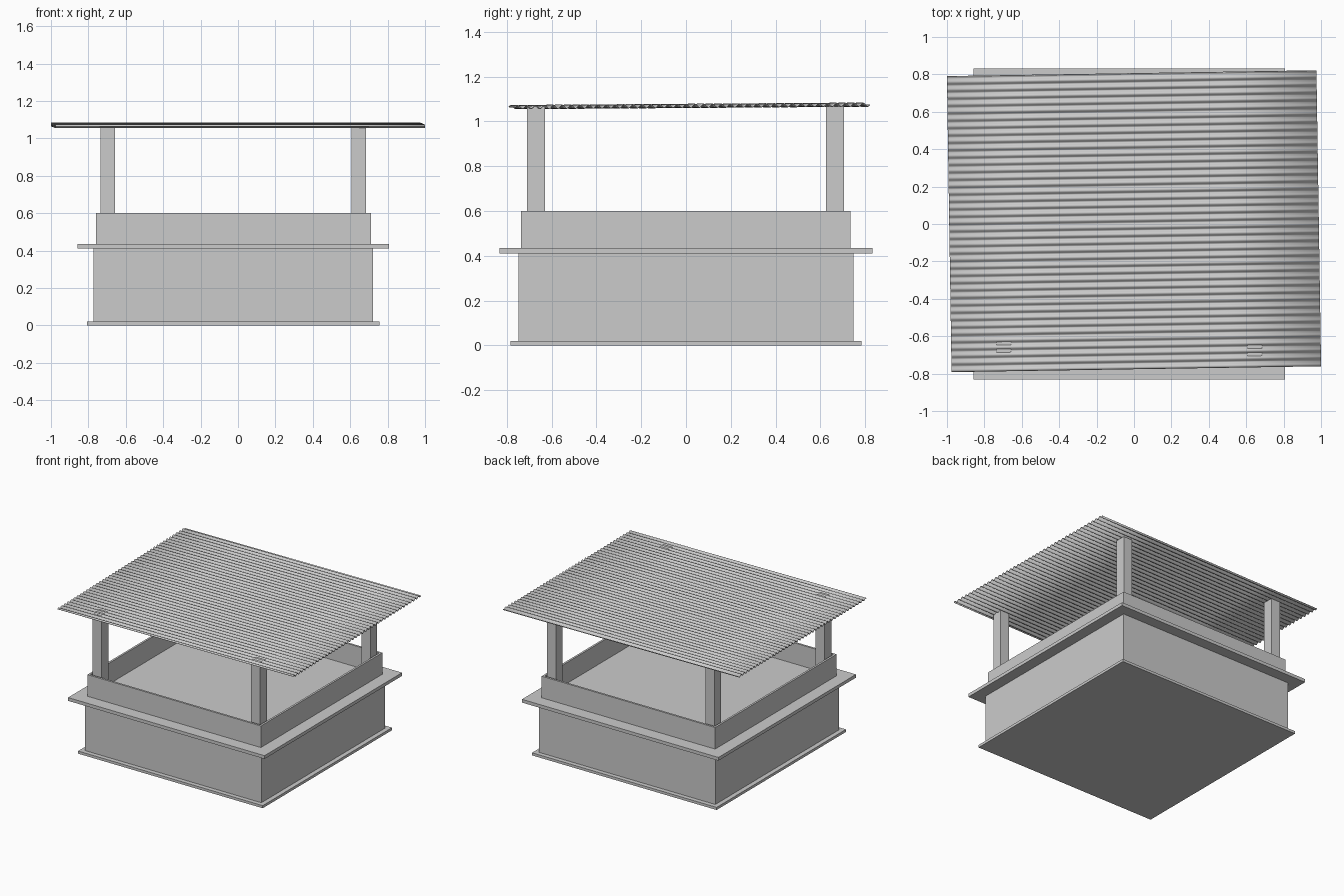
import bpy, bmesh, math

if "Cube" in bpy.data.objects:
    bpy.data.objects.remove(bpy.data.objects["Cube"])

CX = -0.025  # the base sits slightly left of the roof centre


def finish(name, bm):
    bmesh.ops.recalc_face_normals(bm, faces=bm.faces)
    mesh = bpy.data.meshes.new(name)
    bm.to_mesh(mesh)
    bm.free()
    obj = bpy.data.objects.new(name, mesh)
    bpy.context.collection.objects.link(obj)
    return obj


def box(name, x, y, hx, hy, z0, z1, wall=0, depth=0):
    """Box from half sizes; optionally hollowed from the top."""
    bm = bmesh.new()
    bmesh.ops.create_cube(bm, size=2)
    for v in bm.verts:
        v.co = (x + v.co.x * hx, y + v.co.y * hy, z1 if v.co.z > 0 else z0)
    if wall:
        bm.normal_update()
        top = max(bm.faces, key=lambda f: f.calc_center_median().z)
        bmesh.ops.inset_region(bm, faces=[top], thickness=wall)
        new = bmesh.ops.extrude_face_region(bm, geom=[top])["geom"]
        bmesh.ops.translate(bm, vec=(0, 0, -depth),
                            verts=[g for g in new if isinstance(g, bmesh.types.BMVert)])
        if top.is_valid:
            bmesh.ops.delete(bm, geom=[top], context='FACES_ONLY')
    return finish(name, bm)


# Stacked base
box("base_plate", CX, 0, 0.782, 0.782, 0, 0.02)
box("lower_body", CX, 0, 0.747, 0.748, 0.02, 0.41)
box("ledge", CX, 0, 0.832, 0.832, 0.41, 0.435)
box("parapet", CX, -0.002, 0.735, 0.735, 0.435, 0.60, wall=0.022, depth=0.16)

# Corner posts
for sx, side in ((-1, "left"), (1, "right")):
    for sy, end in ((-1, "front"), (1, "back")):
        box(f"{end}_{side}_post", CX + sx * 0.671, -0.002 + sy * 0.667,
            0.038, 0.04, 0.44, 1.066)

# Corrugated roof sheet, waves running along x
LX, LY, WAVES, SEG = 1.976, 1.58, 40, 8
bm = bmesh.new()
rows = []
for i in range(WAVES * SEG + 1):
    y = LY * (i / (WAVES * SEG) - 0.5)
    z = 0.0075 * math.sin(2 * math.pi * i / SEG)
    rows.append([bm.verts.new((LX * (j / 4 - 0.5), y, z)) for j in range(5)])
for a, b in zip(rows, rows[1:]):
    for j in range(4):
        bm.faces.new((a[j], a[j + 1], b[j + 1], b[j]))
roof = finish("corrugated_roof", bm)
if roof.data.polygons[0].normal.z < 0:
    roof.data.flip_normals()
roof.location = (0, 0.015, 1.069)
roof.rotation_euler = (math.radians(0.4), 0, math.radians(0.9))
solid = roof.modifiers.new("thickness", 'SOLIDIFY')
solid.thickness = 0.004
solid.offset = 0
bpy.context.view_layer.objects.active = roof
roof.select_set(True)
bpy.ops.object.shade_smooth_by_angle(angle=math.radians(50))
